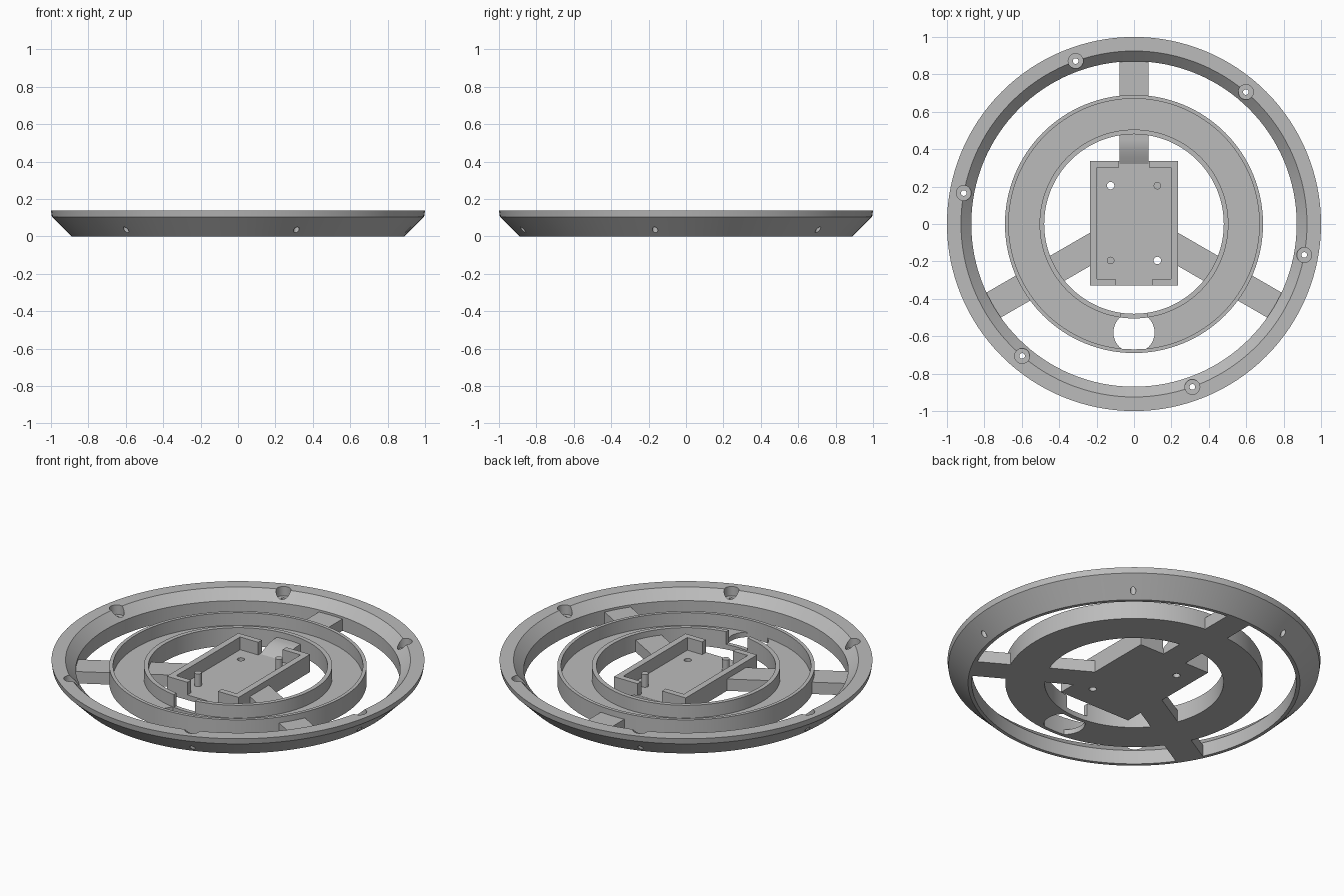
import bpy, bmesh, math
from mathutils import Vector

cube = bpy.data.objects.get("Cube")
if cube:
    bpy.data.objects.remove(cube, do_unlink=True)

grey = bpy.data.materials.new("plain_grey")
grey.use_nodes = True
grey.diffuse_color = (0.5, 0.5, 0.5, 1)
grey.node_tree.nodes["Principled BSDF"].inputs["Base Color"].default_value = (0.5, 0.5, 0.5, 1)

TOP = 0.105      # height of the inner walls
FLOOR = 0.03     # height of the tray floors
SPOKE = 0.07     # height of the spokes
HALF = 0.077     # half width of a spoke


def finish(name, bm):
    bmesh.ops.recalc_face_normals(bm, faces=bm.faces)
    mesh = bpy.data.meshes.new(name)
    bm.to_mesh(mesh)
    bm.free()
    mesh.materials.append(grey)
    obj = bpy.data.objects.new(name, mesh)
    bpy.context.collection.objects.link(obj)
    return obj


def lathe(name, profile, steps=128):
    """Closed (radius, z) profile turned about the z axis."""
    bm = bmesh.new()
    rings = []
    for i in range(steps):
        a = 2 * math.pi * i / steps
        rings.append([bm.verts.new((r * math.cos(a), r * math.sin(a), z)) for r, z in profile])
    n = len(profile)
    for i in range(steps):
        p, q = rings[i], rings[(i + 1) % steps]
        for j in range(n):
            k = (j + 1) % n
            bm.faces.new((p[j], q[j], q[k], p[k]))
    return finish(name, bm)


def prism(name, points, offset):
    """Flat polygon pushed along an offset."""
    bm = bmesh.new()
    face = bm.faces.new([bm.verts.new(p) for p in points])
    ext = bmesh.ops.extrude_face_region(bm, geom=[face])["geom"]
    bmesh.ops.translate(bm, vec=offset, verts=[v for v in ext if isinstance(v, bmesh.types.BMVert)])
    return finish(name, bm)


def box(name, x0, x1, y0, y1, z0, z1):
    return prism(name, [(x0, y0, z0), (x1, y0, z0), (x1, y1, z0), (x0, y1, z0)], (0, 0, z1 - z0))


def rod(name, x, y, r, z0, z1, steps=32):
    circle = [2 * math.pi * i / steps for i in range(steps)]
    return prism(name, [(x + r * math.cos(a), y + r * math.sin(a), z0) for a in circle], (0, 0, z1 - z0))


def cut(obj, cutter):
    mod = obj.modifiers.new("cut", "BOOLEAN")
    mod.operation = "DIFFERENCE"
    mod.solver = "EXACT"
    mod.object = cutter
    bpy.context.view_layer.objects.active = obj
    bpy.ops.object.modifier_apply(modifier=mod.name)
    bpy.data.objects.remove(cutter, do_unlink=True)


def smooth(obj):
    bpy.ops.object.select_all(action="DESELECT")
    obj.select_set(True)
    bpy.context.view_layer.objects.active = obj
    bpy.ops.object.shade_smooth_by_angle(angle=math.radians(20))


# Outer rim with six countersunk screw holes
rim = lathe("outer_rim", [(0.87, 0), (0.89, 0), (0.995, 0.105), (1, 0.138), (0.925, 0.138), (0.87, 0.083)])
for i in range(6):
    a = math.radians(49.7 + 60 * i)
    x, y = 0.925 * math.cos(a), 0.925 * math.sin(a)
    cut(rim, rod("cutter", x, y, 0.04, 0.083, 0.2))
    cut(rim, rod("cutter", x, y, 0.015, -0.1, 0.2))
smooth(rim)

# Ring-shaped tray with a round floor opening and a slot in its inner wall
tray = lathe("ring_tray", [(0.48, 0), (0.69, 0), (0.69, TOP), (0.67, TOP),
                           (0.67, FLOOR), (0.505, FLOOR), (0.505, TOP), (0.48, TOP)])
opening = rod("cutter", 0, -0.58, 0.11, -0.1, 0.2, 48)
keep = lathe("cutter_walls", [(0.3, -0.2), (0.505, -0.2), (0.505, 0.3), (0.3, 0.3)])
cut(opening, keep)
keep = lathe("cutter_walls", [(0.67, -0.2), (0.9, -0.2), (0.9, 0.3), (0.67, 0.3)])
cut(opening, keep)
cut(tray, opening)
cut(tray, box("cutter", -0.07, 0.07, -0.52, -0.4, FLOOR, 0.2))
smooth(tray)

# Outer spokes
for name, deg in (("back", 90), ("right", 210), ("left", 330)):
    d = Vector((math.cos(math.radians(deg)), math.sin(math.radians(deg)), 0))
    n = Vector((-d.y, d.x, 0)) * HALF
    prism(name + "_outer_spoke", [d * 0.675 - n, d * 0.875 - n, d * 0.875 + n, d * 0.675 + n], (0, 0, SPOKE))
    if name != "back":
        # Inner spokes end inside the side wall of the box
        start = [d * ((0.215 - abs(d.x) / d.x * s * n.x) / abs(d.x)) + n * s for s in (1, -1)]
        prism(name + "_inner_spoke", [start[1], d * 0.49 - n, d * 0.49 + n, start[0]], (0, 0, SPOKE))

# Back inner spoke curves down to the box floor
ramp = [(0.49, 0), (0.32, 0), (0.32, FLOOR)]
for i in range(1, 13):
    t = i / 12
    ramp.append((0.32 + 0.13 * t, FLOOR + (SPOKE - FLOOR) * math.sin(t * math.pi / 2)))
ramp.append((0.49, SPOKE))
smooth(prism("back_inner_spoke", [(-HALF, y, z) for y, z in ramp], (2 * HALF, 0, 0)))

# Box floor with two through holes and two pegs
base = box("box_floor", -0.235, 0.235, -0.33, 0.338, 0, FLOOR)
for x, y in ((-0.125, 0.205), (0.125, -0.195)):
    cut(base, rod("cutter", x, y, 0.02, -0.1, 0.2))
    smooth(rod("peg", -x, y, 0.02, FLOOR - 0.01, TOP))
smooth(base)

# Box walls, open in the middle at the front and back
for name, s in (("left", 1), ("right", -1)):
    outline = [(0.08, 0.338), (0.235, 0.338), (0.235, -0.33), (0.1, -0.33),
               (0.1, -0.295), (0.198, -0.295), (0.198, 0.303), (0.08, 0.303)]
    prism(name + "_box_wall", [(s * x, y, FLOOR) for x, y in outline], (0, 0, TOP - FLOOR))
